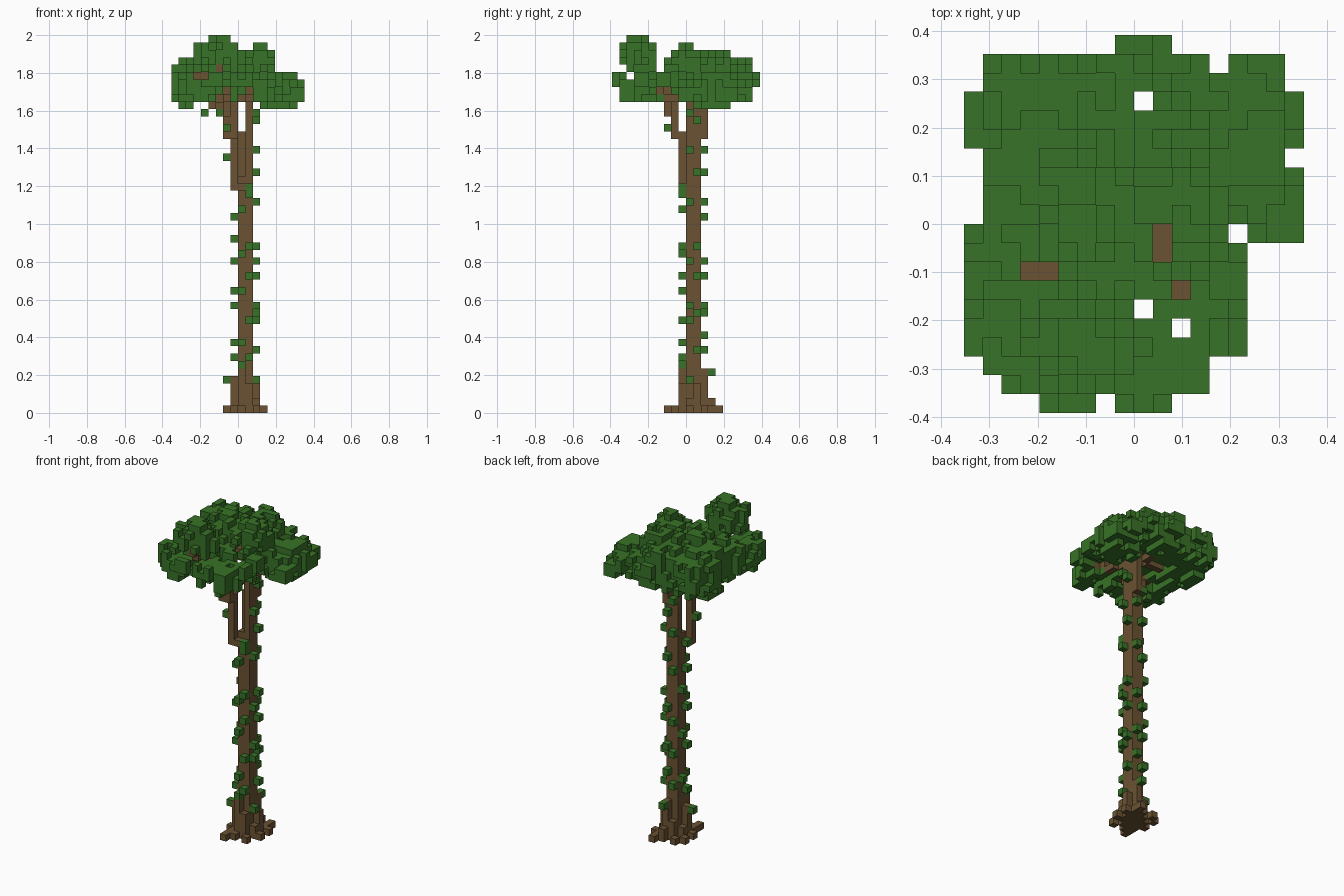
import bpy
import bmesh
import random
from mathutils import Vector

random.seed(7)
S = 2 / 51  # edge length of one cube

old = bpy.data.objects.get("Cube")
if old:
    bpy.data.objects.remove(old, do_unlink=True)


def make_material(name, rgb):
    mat = bpy.data.materials.new(name)
    mat.use_nodes = True
    mat.diffuse_color = (*rgb, 1)
    bsdf = mat.node_tree.nodes["Principled BSDF"]
    bsdf.inputs["Base Color"].default_value = (*rgb, 1)
    bsdf.inputs["Roughness"].default_value = 0.9
    return mat


bark = make_material("bark brown", (0.145, 0.085, 0.032))
leaf = make_material("leaf green", (0.039, 0.168, 0.02))


def column(x, y, low, high):
    return {(x, y, z) for z in range(low, high)}


def limb(*points):
    """Cubes along a path of grid points."""
    cells = set()
    for a, b in zip(points, points[1:]):
        a, b = Vector(a), Vector(b)
        steps = int(max(abs(c) for c in b - a))
        for n in range(steps + 1):
            cells.add(tuple(round(c) for c in a.lerp(b, n / steps)))
    return cells


# Trunk: two by two cubes, opening into a fork near the top
trunk = column(0, 0, 0, 32) | column(0, 1, 0, 38)
trunk |= column(1, 0, 0, 45) | column(1, 1, 0, 45) | column(1, 2, 37, 44)

# Roots: star on the ground and stepped buttresses
roots = {(x, y, 0) for x in range(-1, 3) for y in range(-1, 3)}
roots -= {(2, -1, 0), (-1, 2, 0)}
roots |= {(-2, 0, 0), (-2, 2, 0), (3, 0, 0), (3, 2, 0), (-1, -2, 0),
          (-1, -3, 0), (2, -2, 0), (-1, 3, 0), (2, 3, 0), (2, 4, 0)}
for x, y, top in ((-1, 0, 5), (-1, 1, 2), (2, 0, 2), (2, 1, 4), (0, -1, 6),
                  (1, -1, 4), (1, 2, 6), (0, 2, 3), (1, 3, 2), (0, -2, 1)):
    roots |= column(x, y, 0, top)

# Branches: the side stem and limbs that reach into the leaves
branches = column(-1, -1, 30, 38) | {(0, -1, 30)}
branches |= column(-1, -2, 37, 42) | column(-2, -2, 37, 41) | {(-2, -3, 40)}
branches |= limb((-2, -2, 41), (-4, -3, 41), (-6, -3, 45)) | {(-5, -3, 45)}
branches |= limb((-2, -3, 41), (-2, -5, 43), (-3, -8, 46))
branches |= limb((1, 0, 42), (3, -6, 43)) | {(1, -1, 45), (1, -2, 45)}
branches |= limb((1, 2, 42), (5, 4, 43)) | limb((1, 2, 42), (-2, 7, 43))
branches |= limb((0, 1, 42), (-6, 4, 43))

# Crown outline: first and last cube of each row, front to back
rows = [(-5, 1), (-7, 3), (-8, 3), (-9, 5), (-9, 5), (-9, 5), (-9, 5), (-9, 5),
        (-9, 5), (-9, 8), (-8, 8), (-8, 8), (-8, 8), (-8, 7), (-9, 8), (-9, 8),
        (-9, 8), (-8, 7), (-8, 7), (-1, 1)]
gaps = {(-2, -10), (4, 8), (0, 6), (5, -1), (0, -5), (2, -6),
        (-6, -3), (-5, -3), (1, -2), (1, -1)}

# Leaf clumps: centre and radii in cubes
clumps = [
    ((-2.8, -6.3, 48.2), (3.1, 2.7, 2.6)),   # tall front clump
    ((-6, -5.5, 43.8), (3.6, 4.8, 2.2)),     # front, low
    ((1.8, -6.8, 43.5), (4.2, 3.9, 1.9)),
    ((-6, 4.5, 44.6), (3.6, 4.8, 3.5)),      # right-hand side
    ((-6, 0, 45), (3.7, 3, 3)),
    ((-0.5, 6, 44.8), (5, 3.7, 3.4)),        # back
    ((6, 3.7, 43.5), (3.2, 5, 2.6)),         # left-hand side, low
    ((2.5, 0.3, 46.8), (2.5, 2.8, 3)),       # second peak
    ((-2, 1.5, 46), (4, 3.6, 3)),            # middle
    ((0.5, 3.5, 46.3), (3.7, 3.5, 2.9)),
]


def in_clump(cell):
    limit = random.uniform(0.5, 1.28)
    for centre, radii in clumps:
        if sum(((c + 0.5 - m) / r) ** 2
               for c, m, r in zip(cell, centre, radii)) < limit:
            return True
    return False


def crown_floor(x, y):
    """Lowest leaf level: open above the trunk and along the front limbs."""
    if -4 <= x <= 1 and -3 <= y <= 3 or x in (-2, 0, 1) and y < -3:
        return 44
    return 42 if y < 0 or y > 5 or -6 <= x <= 1 else 41


crown = set()
for y, (first, last) in enumerate(rows, -10):
    for x in range(first, last + 1):
        if (x, y) in gaps:
            continue
        stack = {(x, y, z) for z in range(crown_floor(x, y), 50)
                 if in_clump((x, y, z))}
        # Slot between the tall front clump and the low ones
        if -7 < x and -9 < y < -3:
            stack -= {(x, y, 45)}
        if not stack:
            stack = column(x, y, 44, 46) if x < 6 else column(x, y, 42, 44)
        crown |= stack
crown |= {(x, y, z) for x in (-4, -3, -2) for y in (-8, -7, -6) for z in (49, 50)}
crown -= {(-4, -8, 50), (-2, -6, 50)}

# Climbing leaves: heights on each side of the trunk
ivy = set()
sides = {
    (-1, 0): (7, 9, 14, 16, 20, 23, 26),
    (2, 0): (4, 8, 12, 13, 14, 18, 20, 22, 28, 32, 35, 39, 40),
    (0, -1): (6, 7, 9, 12, 16, 18, 21, 22, 27, 29),
    (0, 2): (8, 10, 13, 14, 18, 20, 26, 28, 32, 35, 37),
}
for (x, y), heights in sides.items():
    for n, z in enumerate(heights):
        shift = n % 2
        ivy.add((x, y + shift, z) if y == 0 else (x + shift, y, z))
ivy |= {(-2, 0, 4), (1, 3, 5), (-2, -1, 34), (-3, -2, 40), (-2, -3, 38),
        (-5, -3, 40), (1, -1, 7), (1, -1, 22), (1, -1, 30), (-1, 0, 30)}

# Cube faces: only the outer ones are made
parts = [("trunk", trunk, bark), ("roots", roots, bark),
         ("branches", branches, bark), ("climbing_leaves", ivy, leaf),
         ("crown_leaves", crown, leaf)]
filled = set().union(*(cells for _, cells, _ in parts))
axes = [Vector(v) for v in ((1, 0, 0), (0, 1, 0), (0, 0, 1))]
used = set()
for name, cells, mat in parts:
    cells = cells - used
    used |= cells
    bm = bmesh.new()
    for cell in sorted(cells):
        middle = Vector(cell) + Vector((0.5, 0.5, 0.5))
        for a in range(3):
            for sign in (1, -1):
                normal = axes[a] * sign
                if tuple(int(c) for c in Vector(cell) + normal) in filled:
                    continue
                u, v = axes[(a + 1) % 3] / 2, axes[(a + 2) % 3] / 2 * sign
                centre = middle + normal / 2
                bm.faces.new([bm.verts.new((centre + p) * S)
                              for p in (-u - v, u - v, u + v, v - u)])
    bmesh.ops.remove_doubles(bm, verts=bm.verts, dist=S / 100)
    mesh = bpy.data.meshes.new(name)
    bm.to_mesh(mesh)
    bm.free()
    mesh.materials.append(mat)
    bpy.context.collection.objects.link(bpy.data.objects.new(name, mesh))
